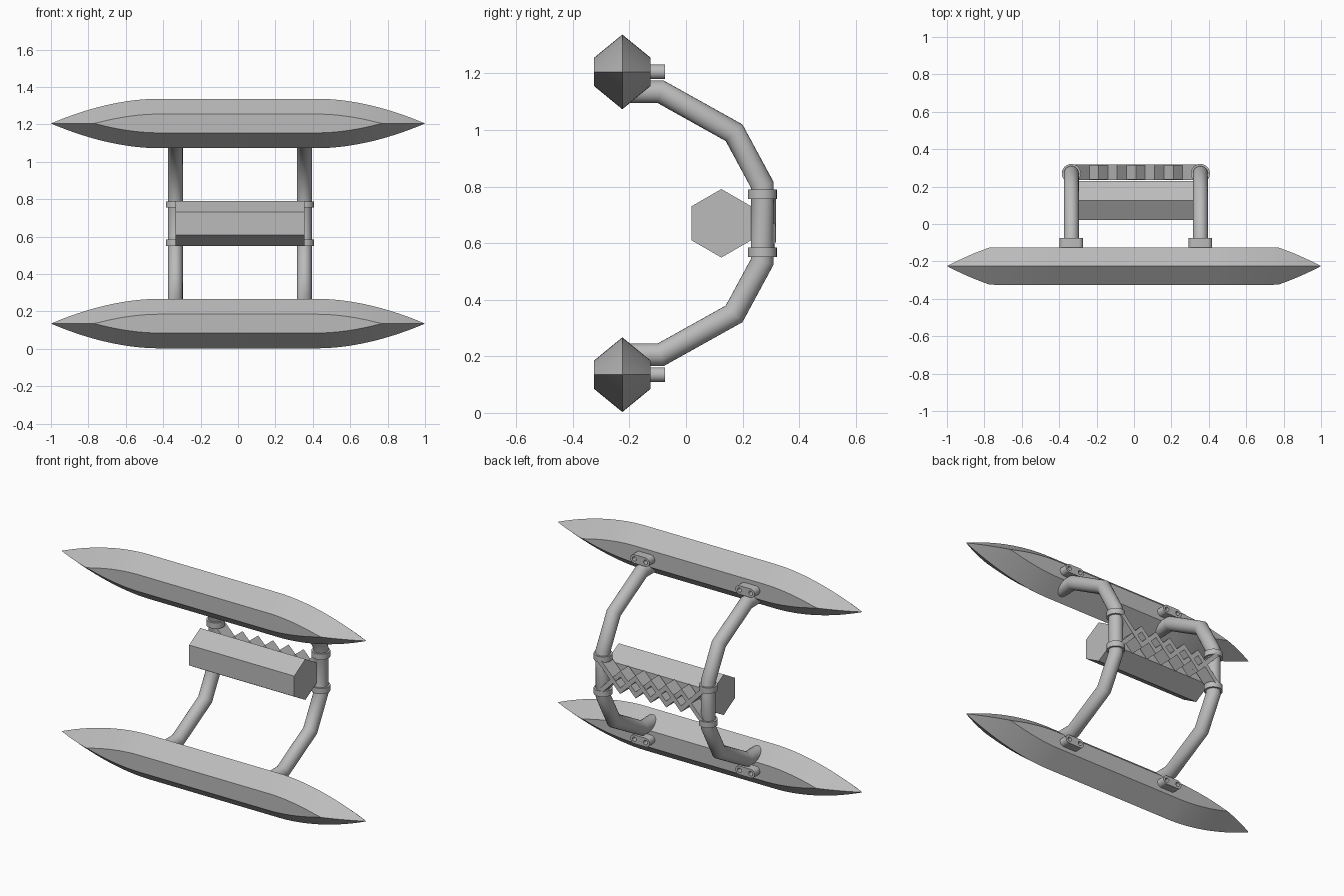
import bpy, bmesh, math
from mathutils import Vector, Matrix

if "Cube" in bpy.data.objects:
    bpy.data.objects.remove(bpy.data.objects["Cube"])

grey = bpy.data.materials.new("plain grey")
grey.use_nodes = True
colour = (0.5, 0.5, 0.5, 1)
grey.diffuse_color = colour
grey.node_tree.nodes["Principled BSDF"].inputs["Base Color"].default_value = colour

MID = 0.67              # height of the mirror plane
ARM_X = (-0.345, 0.355)
ARM_X = (-0.335, 0.355)
ARM_Y = 0.27


def finish(bm, name, smooth=False):
    bmesh.ops.remove_doubles(bm, verts=bm.verts, dist=0.0002)
    bmesh.ops.recalc_face_normals(bm, faces=bm.faces)
    mesh = bpy.data.meshes.new(name)
    bm.to_mesh(mesh)
    bm.free()
    mesh.materials.append(grey)
    obj = bpy.data.objects.new(name, mesh)
    bpy.context.collection.objects.link(obj)
    if smooth:
        bpy.ops.object.select_all(action="DESELECT")
        obj.select_set(True)
        bpy.context.view_layer.objects.active = obj
        bpy.ops.object.shade_smooth_by_angle(angle=math.radians(35))
    return obj


def loft(bm, rings):
    """Skin a list of closed rings and cap both ends."""
    loops = [[bm.verts.new(p) for p in ring] for ring in rings]
    for a, b in zip(loops, loops[1:]):
        for i in range(len(a)):
            j = (i + 1) % len(a)
            bm.faces.new((a[i], a[j], b[j], b[i]))
    bm.faces.new(loops[0])
    bm.faces.new(loops[-1])


def prism(name, outline, place, start, end, smooth=False):
    """Extrude a 2D outline; place(u, v, depth) gives the 3D point."""
    bm = bmesh.new()
    loft(bm, [[place(u, v, d) for u, v in outline] for d in (start, end)])
    return finish(bm, name, smooth)


def circle(r, n=24, cx=0, cy=0):
    return [(cx + r * math.cos(2 * math.pi * i / n),
             cy + r * math.sin(2 * math.pi * i / n)) for i in range(n)]


# Hulls: a diamond section clipped flat at the sides, tapering to both tips
def hull(name, zc):
    half = [0.43 + 0.57 * i / 20 for i in range(20)] + [0.772, 0.998]
    half.sort()
    bm = bmesh.new()
    rings = []
    for x in [-h for h in reversed(half)] + half:
        s = 1 - ((abs(x) - 0.43) / 0.57) ** 1.84
        h, w = 0.132 * s, min(0.1, 0.1625 * s)
        e = max(0, h - 0.082)
        rings.append([(x, -0.225 + y, zc + z) for y, z in
                      ((0, h), (w, e), (w, -e), (0, -h), (-w, -e), (-w, e))])
    loft(bm, rings)
    finish(bm, name, True)


# Arms: a round tube swept along a bent path with mitred corners
def arm(name, x, r=0.04, n=24):
    lower = [(-0.22, 0.205), (-0.09, 0.205), (0.17, 0.35), (ARM_Y, 0.535)]
    path = [Vector((x, y, z)) for y, z in
            lower + [(y, 2 * MID - z) for y, z in reversed(lower)]]
    rings = []
    for i, p in enumerate(path):
        a = (p - path[max(i - 1, 0)]).normalized()
        b = (path[min(i + 1, len(path) - 1)] - p).normalized()
        t = (a + b).normalized()
        side = Vector((1, 0, 0)).cross(t)
        stretch = 1 / max(t.dot(a), t.dot(b))
        rings.append([p + Vector((u, 0, 0)) + side * v * stretch for u, v in circle(r, n)])
    bm = bmesh.new()
    loft(bm, rings)
    finish(bm, name, True)


# Mounting brackets: rounded plates with two bolt holes
def bracket(name, x, z):
    def place(u, v, d):
        return (x + u, d, z + v)
    r, off = 0.026, 0.037
    outline = [(math.copysign(off, math.cos(a)) + r * math.cos(a), r * math.sin(a))
               for a in [math.pi * (i + 0.5) / 12 for i in range(24)]]
    plate = prism(name, outline, place, -0.14, -0.075, True)
    for cx in (-off, off):
        cutter = prism("hole_cutter", circle(0.013, 16, cx), place, -0.105, -0.05)
        cutter.hide_render = True
        mod = plate.modifiers.new("hole", "BOOLEAN")
        mod.operation, mod.object, mod.solver = "DIFFERENCE", cutter, "EXACT"
        bpy.context.view_layer.objects.active = plate
        bpy.ops.object.modifier_apply(modifier=mod.name)
        bpy.data.objects.remove(cutter)


# Lattice: two mirrored zigzag strips crossing between the arms
def zigzag(name, flip, front, back, steps=4, amp=0.05, width=0.026):
    left, right = ARM_X
    lead = 0.145
    step = (right - left - 2 * lead) / steps
    pts = [(left, 0.1)]
    pts += [(left + lead + i * step, amp * (-1) ** (i + 1)) for i in range(steps + 1)]
    pts.append((right, 0.1))
    bm = bmesh.new()
    for (x0, z0), (x1, z1) in zip(pts, pts[1:]):
        a, b = Vector((x0, 0, MID + flip * z0)), Vector((x1, 0, MID + flip * z1))
        d = (b - a).normalized() * width / 2
        side = d.cross(Vector((0, 1, 0)))
        corners = (a - d - side, b + d - side, b + d + side, a - d + side)
        loft(bm, [[c + Vector((0, y, 0)) for c in corners] for y in (front, back)])
    bmesh.ops.recalc_face_normals(bm, faces=bm.faces)
    finish(bm, name)


for level, z in (("lower", 0.135), ("upper", 2 * MID - 0.135)):
    hull(level + "_hull", z)
    for side, x in zip(("right", "left"), ARM_X):
        bracket(f"{level}_{side}_bracket", x, z)

for side, x in zip(("right", "left"), ARM_X):
    arm(side + "_arm", x)
    # Clamp rings round the straight part of each arm
    for level, z in (("lower", 0.568), ("upper", 2 * MID - 0.568)):
        prism(f"{level}_{side}_clamp", circle(0.051),
              lambda u, v, d: (x + u, ARM_Y + v, d), z - 0.017, z + 0.017, True)

zigzag("lattice_strip_a", 1, 0.235, 0.318)
zigzag("lattice_strip_b", -1, 0.238, 0.315)

# Central hexagonal body
hexagon = [(0.125 + 0.121 * math.sin(math.pi * i / 3), MID + 0.121 * math.cos(math.pi * i / 3))
           for i in range(6)]
prism("hexagonal_body", hexagon, lambda u, v, d: (d, u, v), *ARM_X)
